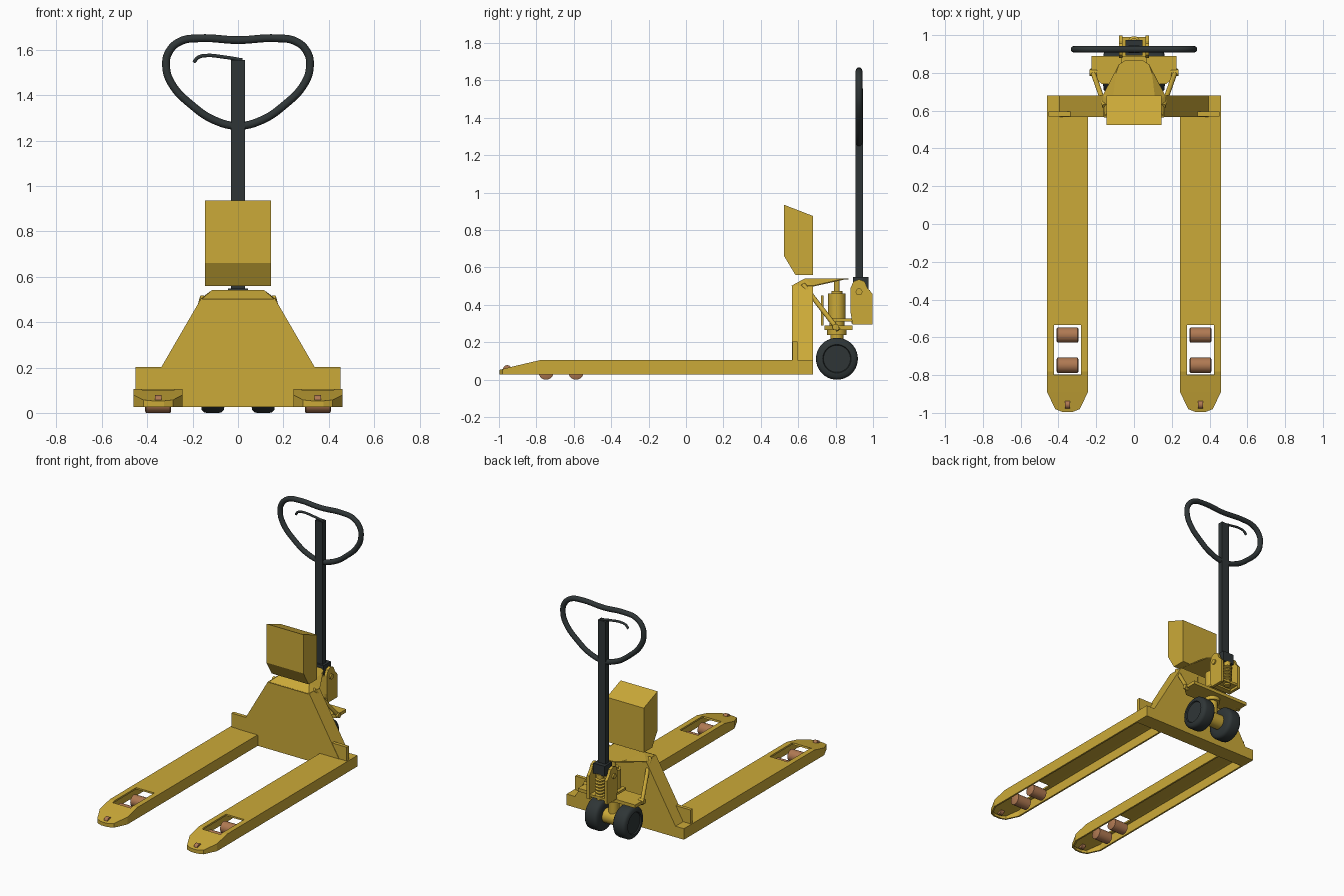
import bpy, bmesh, math
from mathutils import Vector, Matrix

if "Cube" in bpy.data.objects:
    bpy.data.objects.remove(bpy.data.objects["Cube"])


def material(name, rgb):
    m = bpy.data.materials.new(name)
    m.diffuse_color = (*rgb, 1)
    m.use_nodes = True
    m.node_tree.nodes["Principled BSDF"].inputs["Base Color"].default_value = m.diffuse_color
    return m


YELLOW = material("yellow paint", (0.60, 0.40, 0.04))
DARK = material("dark grey", (0.028, 0.036, 0.037))
BROWN = material("brown roller", (0.43, 0.19, 0.085))


def finish(name, bm, mat, smooth=False, solid=0, mirror=False):
    bmesh.ops.recalc_face_normals(bm, faces=bm.faces)
    me = bpy.data.meshes.new(name)
    bm.to_mesh(me)
    bm.free()
    ob = bpy.data.objects.new(name, me)
    bpy.context.collection.objects.link(ob)
    me.materials.append(mat)
    if solid:
        # shells: make the upper side face up, then thicken inwards
        if sum(p.normal.z * p.area for p in me.polygons) < 0:
            me.flip_normals()
        s = ob.modifiers.new("thickness", "SOLIDIFY")
        s.thickness, s.offset = solid, -1
    if smooth:
        bpy.ops.object.select_all(action="DESELECT")
        ob.select_set(True)
        bpy.context.view_layer.objects.active = ob
        bpy.ops.object.shade_smooth_by_angle(angle=math.radians(35))
    if mirror:
        ob.modifiers.new("mirror", "MIRROR")
    return ob


def prism(name, pts, axis, a, b, mat, **kw):
    """Extrude a 2D outline along an axis from a to b."""
    def place(p, d):
        return {"x": (d, p[0], p[1]), "y": (p[0], d, p[1]), "z": (p[0], p[1], d)}[axis]
    bm = bmesh.new()
    lo = [bm.verts.new(place(p, a)) for p in pts]
    hi = [bm.verts.new(place(p, b)) for p in pts]
    bm.faces.new(lo)
    bm.faces.new(hi)
    n = len(pts)
    for i in range(n):
        j = (i + 1) % n
        bm.faces.new((lo[i], lo[j], hi[j], hi[i]))
    return finish(name, bm, mat, **kw)


def box(name, x, y, z, mat, **kw):
    return prism(name, [(x[0], y[0]), (x[1], y[0]), (x[1], y[1]), (x[0], y[1])], "z", *z, mat, **kw)


def lathe(name, profile, origin, direction, mat, n=32, **kw):
    """Revolve (distance along direction, radius) pairs about an axis."""
    rot = Vector(direction).to_track_quat("Z", "Y").to_matrix().to_4x4()
    bm = bmesh.new()
    rings = [[bm.verts.new((r * math.cos(2 * math.pi * i / n), r * math.sin(2 * math.pi * i / n), d))
              for i in range(n)] for d, r in profile]
    for A, B in zip(rings, rings[1:]):
        for i in range(n):
            j = (i + 1) % n
            bm.faces.new((A[i], A[j], B[j], B[i]))
    bm.faces.new(rings[0])
    bm.faces.new(rings[-1])
    bm.transform(Matrix.Translation(origin) @ rot)
    return finish(name, bm, mat, smooth=True, **kw)


def rod(name, a, b, r, mat, **kw):
    d = Vector(b) - Vector(a)
    return lathe(name, [(0, r), (d.length, r)], a, d, mat, **kw)


def tube(name, pts, r, mat, cyclic=False):
    cu = bpy.data.curves.new(name, "CURVE")
    cu.dimensions = "3D"
    cu.bevel_depth, cu.bevel_resolution, cu.use_fill_caps = r, 3, True
    sp = cu.splines.new("BEZIER")
    sp.bezier_points.add(len(pts) - 1)
    sp.use_cyclic_u, sp.resolution_u = cyclic, 8
    for bp, p in zip(sp.bezier_points, pts):
        bp.co = p
        bp.handle_left_type = bp.handle_right_type = "AUTO"
    cu.materials.append(mat)
    ob = bpy.data.objects.new(name, cu)
    bpy.context.collection.objects.link(ob)
    bpy.ops.object.select_all(action="DESELECT")
    ob.select_set(True)
    bpy.context.view_layer.objects.active = ob
    bpy.ops.object.convert(target="MESH")


# Forks: open-bottomed channels with a roller window and a tapered tip
FX = 0.352
stations = [(0.58, .108, .105), (-.535, .108, .105), (-.78, .108, .105), (-.80, .108, .100),
            (-.89, .108, .079), (-.98, .065, .057), (-.996, .025, .053)]
bm = bmesh.new()
rows = []
for y, hw, zt in stations:
    inner = hw * 0.66
    rows.append([bm.verts.new((FX + x, y, z)) for x, z in
                 [(-hw, .027), (-hw, zt), (-inner, zt), (inner, zt), (hw, zt), (hw, .027)]])
for i, (A, B) in enumerate(zip(rows, rows[1:])):
    for k in range(5):
        if not (k == 2 and i in (1, 2)):  # roller window
            bm.faces.new((A[k], A[k + 1], B[k + 1], B[k]))
bm.faces.new(rows[-1])
finish("fork", bm, YELLOW, solid=0.012, mirror=True)

# Load rollers and small tip rollers
for i, y in enumerate((-.588, -.748)):
    lathe(f"load_roller_{i + 1}", [(-.057, .034), (-.053, .04), (.053, .04), (.057, .034)],
          (FX, y, .04), (1, 0, 0), BROWN, mirror=True)
rod("tip_roller", (FX - .014, -.956, .056), (FX + .014, -.956, .056), .022, BROWN, n=20, mirror=True)

# Cross beam, upstand plate and tower
box("cross_beam", (-.46, .46), (.57, .68), (.027, .105), YELLOW)
box("upstand_plate", (.335, .452), (.57, .595), (.10, .203), YELLOW, mirror=True)
prism("tower", [(-.397, .10), (.397, .10), (.162, .505), (-.162, .505)], "y", .567, .68, YELLOW)

# Top cover: sloped front and side skirts around a rounded tongue
bm = bmesh.new()
half = [(.115, .635, .541), (.095, .80, .541), (.08, .845, .541), (.045, .868, .541)]
R = [bm.verts.new(p) for p in half]
L = [bm.verts.new((-x, y, z)) for x, y, z in half]
skirt = [(.158, .565, .503), (.166, .68, .503)]
RS = [bm.verts.new(p) for p in skirt]
LS = [bm.verts.new((-x, y, z)) for x, y, z in skirt]
bm.faces.new(R + L[::-1])
bm.faces.new((R[0], L[0], LS[0], RS[0]))
for T, S in ((R, RS), (L, LS)):
    bm.faces.new((T[0], S[0], S[1]))
    bm.faces.new((T[0], S[1], T[1]))
    bm.faces.new((T[1], S[1], T[2]))
finish("top_cover", bm, YELLOW, solid=0.006)

# Indicator housing
prism("indicator_housing", [(.525, .935), (.68, .875), (.68, .56), (.585, .56), (.525, .66)],
      "x", -.145, .145, YELLOW)

# Steering wheels with recessed hub and yellow axle hub
WY, WZ = .807, .112
lathe("steering_wheel", [(.058, .05), (.058, .072), (.062, .098), (.072, .109), (.085, .112), (.138, .112),
      (.150, .109), (.160, .098), (.163, .076), (.155, .072), (.155, .03)],
      (0, WY, WZ), (1, 0, 0), DARK, n=40, mirror=True)
rod("axle_hub", (-.06, WY, WZ), (.06, WY, WZ), .05, YELLOW)

# Hydraulic pump and its mounting plates
lathe("pump_cylinder", [(.10, .035), (.24, .035), (.24, .052), (.265, .052), (.265, .04), (.31, .04),
      (.31, .047), (.46, .047), (.46, .03), (.474, .03), (.474, .015), (.53, .015)],
      (0, WY, 0), (0, 0, 1), YELLOW)
prism("base_plate", [(-.17, .74), (.17, .74), (.225, .79), (.225, .89), (-.225, .89), (-.225, .79)],
      "z", .267, .29, YELLOW)
box("link_plate", (-.07, .07), (.77, .99), (.312, .328), YELLOW)
rod("valve_rod", (.055, .728, .29), (.055, .728, .45), .007, YELLOW, n=12)
rod("lift_strut", (.155, .625, .51), (.222, .815, .265), .013, YELLOW, n=16, mirror=True)
rod("strut_pin", (.195, .80, .282), (.235, .80, .282), .017, YELLOW, n=16, mirror=True)

# Handle pivot: two cheeks with a spring-loaded piston between them
prism("pivot_cheek", [(.89, .295), (.997, .295), (.997, .46), (.97, .49), (.955, .525), (.925, .537),
      (.895, .525), (.88, .49), (.88, .36)], "x", .06, .08, YELLOW, mirror=True)
box("pivot_block", (-.06, .06), (.885, .925), (.30, .48), YELLOW)
coil = [(.30, .022)]
for k in range(6):
    z = .32 + k * .022
    coil += [(z, .022), (z + .006, .032), (z + .014, .032), (z + .02, .022)]
lathe("piston_spring", coil + [(.48, .022)], (0, .962, 0), (0, 0, 1), YELLOW, n=20)
rod("pivot_pin", (-.09, .925, .47), (.09, .925, .47), .018, YELLOW, n=16)
box("handle_socket", (-.045, .045), (.892, .975), (.475, .548), DARK)

# Handle post, grip loop and release lever
box("handle_post", (-.03, .03), (.905, .945), (.54, 1.556), DARK)
left = [(-.17, 1.651), (-.255, 1.637), (-.305, 1.59), (-.317, 1.53), (-.295, 1.455), (-.20, 1.353), (-.10, 1.288)]
loop = [(0, 1.643)] + left + [(0, 1.265)] + [(-x, z) for x, z in left[::-1]]
tube("grip_loop", [(x, .925, z) for x, z in loop], .018, DARK, cyclic=True)
tube("release_lever", [(x, .925, z) for x, z in
     [(.02, 1.555), (-.06, 1.568), (-.14, 1.575), (-.175, 1.567), (-.195, 1.545)]], .008, DARK)
